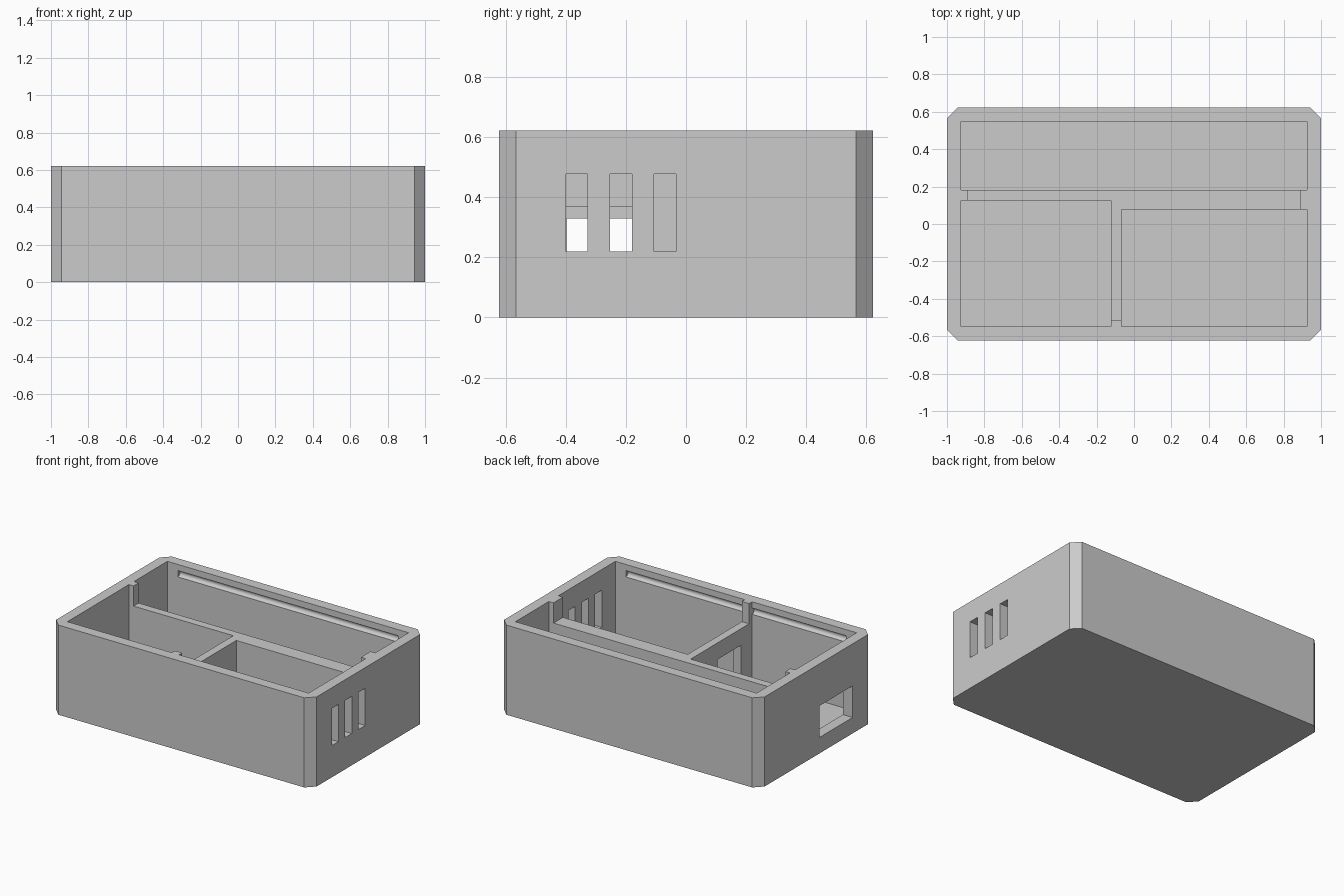
import bpy, bmesh, math
from mathutils import Matrix

if "Cube" in bpy.data.objects:
    bpy.data.objects.remove(bpy.data.objects["Cube"])

grey = bpy.data.materials.new("plain grey")
grey.diffuse_color = (0.6, 0.6, 0.6, 1)
grey.use_nodes = True
grey.node_tree.nodes["Principled BSDF"].inputs["Base Color"].default_value = grey.diffuse_color


def make_object(name, bm):
    bmesh.ops.recalc_face_normals(bm, faces=bm.faces)
    mesh = bpy.data.meshes.new(name)
    bm.to_mesh(mesh)
    bm.free()
    mesh.materials.append(grey)
    ob = bpy.data.objects.new(name, mesh)
    bpy.context.collection.objects.link(ob)
    return ob


def prism(name, outline, z0, z1):
    bm = bmesh.new()
    base = bm.faces.new([bm.verts.new((x, y, z0)) for x, y in outline])
    top = bmesh.ops.extrude_face_region(bm, geom=[base])["geom"]
    verts = [v for v in top if isinstance(v, bmesh.types.BMVert)]
    bmesh.ops.translate(bm, verts=verts, vec=(0, 0, z1 - z0))
    return make_object(name, bm)


def box(name, x0, x1, y0, y1, z0, z1):
    return prism(name, [(x0, y0), (x1, y0), (x1, y1), (x0, y1)], z0, z1)


def rod(name, x0, x1, y, z, radius):
    bm = bmesh.new()
    turn = Matrix.Translation(((x0 + x1) / 2, y, z)) @ Matrix.Rotation(math.pi / 2, 4, 'Y')
    bmesh.ops.create_cone(bm, cap_ends=True, segments=16, radius1=radius,
                          radius2=radius, depth=x1 - x0, matrix=turn)
    return make_object(name, bm)


def cut(target, cutter):
    mod = target.modifiers.new("cut", 'BOOLEAN')
    mod.operation = 'DIFFERENCE'
    mod.solver = 'EXACT'
    mod.object = cutter
    bpy.context.view_layer.objects.active = target
    bpy.ops.object.modifier_apply(modifier=mod.name)
    bpy.data.objects.remove(cutter)


# Outer block with chamfered upright corners
X, Y, H, C = 1.0, 0.622, 0.622, 0.056
FLOOR, DIVIDER = 0.074, 0.482
case = prism("open_case", [(-X + C, -Y), (X - C, -Y), (X, -Y + C), (X, Y - C),
                           (X - C, Y), (-X + C, Y), (-X, Y - C), (-X, -Y + C)], 0, H)

# Three compartments
for x0, x1, y0, y1 in [(-0.926, 0.926, 0.182, 0.548),
                       (-0.926, -0.124, -0.548, 0.126),
                       (-0.068, 0.926, -0.548, 0.078)]:
    cut(case, box("compartment_cutter", x0, x1, y0, y1, FLOOR, 1))

# Lowered dividers, leaving short full-height posts at the walls
cut(case, box("long_divider_cutter", -0.89, 0.89, 0.03, 0.3, DIVIDER, 1))
cut(case, box("short_divider_cutter", -0.2, 0.0, -0.515, 0.25, DIVIDER, 1))

# Ventilation slots in the right wall
for i in range(3):
    y = -0.4 + i * 0.147
    cut(case, box("slot_cutter", 0.9, 1.1, y, y + 0.073, 0.22, 0.478))

# Opening in the left wall and passage through the short divider
cut(case, box("window_cutter", -1.1, -0.9, -0.398, -0.035, 0.111, 0.33))
cut(case, box("passage_cutter", -0.2, 0.0, -0.425, -0.17, 0.111, 0.367))

# Rounded lid grooves along the back and front walls
for x0, x1, y in [(-0.845, 0.845, 0.548), (-0.845, -0.124, -0.548), (-0.068, 0.845, -0.548)]:
    cut(case, rod("groove_cutter", x0, x1, y, 0.557, 0.022))

# Keep flat faces crisp and the grooves smooth
bpy.ops.object.select_all(action='DESELECT')
case.select_set(True)
bpy.context.view_layer.objects.active = case
bpy.ops.object.shade_smooth_by_angle(angle=math.radians(30))
